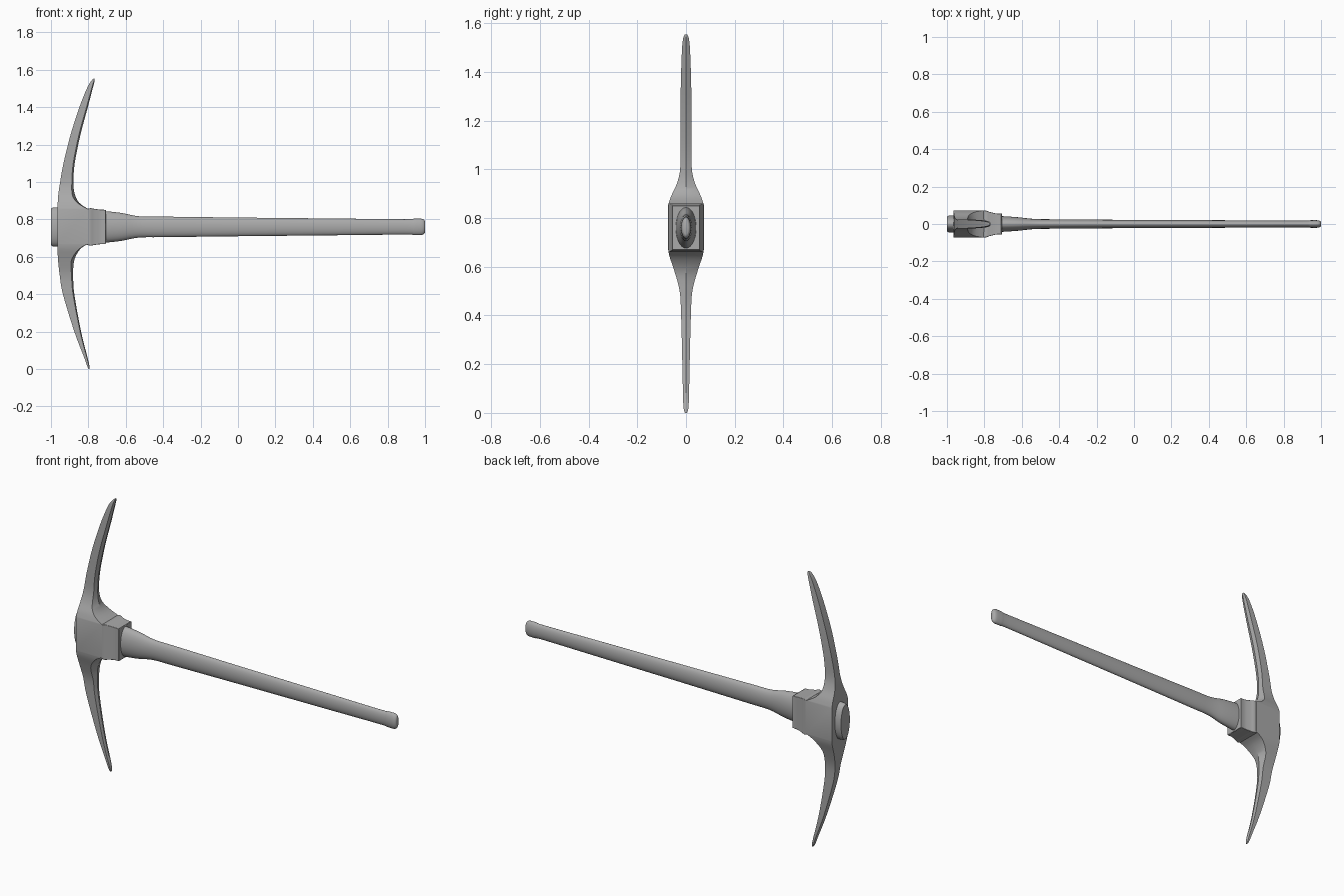
import bpy, bmesh, math
from mathutils import Vector

cube = bpy.data.objects.get("Cube")
if cube:
    bpy.data.objects.remove(cube, do_unlink=True)

grey = bpy.data.materials.new("plain grey")
grey.use_nodes = True
COLOUR = (0.4, 0.4, 0.4, 1)
grey.diffuse_color = COLOUR
grey.node_tree.nodes["Principled BSDF"].inputs["Base Color"].default_value = COLOUR

AXIS_Z = 0.76


def spline(rows, steps=4):
    """Catmull-Rom curve through rows of numbers."""
    pts = [Vector(r) for r in rows]
    out = []
    for i in range(len(pts) - 1):
        a, b, c, d = pts[max(i - 1, 0)], pts[i], pts[i + 1], pts[min(i + 2, len(pts) - 1)]
        for s in range(steps):
            t = s / steps
            out.append(b + (c - a) * (t / 2)
                       + (a * 2 - b * 5 + c * 4 - d) * (t * t / 2)
                       + (b * 3 - a - c * 3 + d) * (t ** 3 / 2))
    return out + [pts[-1]]


def loft(name, rings, angle):
    """Skin a list of closed rings and cap both ends."""
    bm = bmesh.new()
    loops = [[bm.verts.new(p) for p in ring] for ring in rings]
    n = len(loops[0])
    for lo, hi in zip(loops, loops[1:]):
        for i in range(n):
            j = (i + 1) % n
            bm.faces.new((lo[i], lo[j], hi[j], hi[i]))
    bm.faces.new(loops[0])
    bm.faces.new(loops[-1])
    bmesh.ops.recalc_face_normals(bm, faces=bm.faces)
    mesh = bpy.data.meshes.new(name)
    bm.to_mesh(mesh)
    bm.free()
    mesh.materials.append(grey)
    obj = bpy.data.objects.new(name, mesh)
    bpy.context.collection.objects.link(obj)
    bpy.ops.object.select_all(action='DESELECT')
    obj.select_set(True)
    bpy.context.view_layer.objects.active = obj
    bpy.ops.object.shade_smooth_by_angle(angle=math.radians(angle))
    return obj


def oval(x, rz, ry, n=28):
    return [(x, ry * math.cos(2 * math.pi * i / n), AXIS_Z + rz * math.sin(2 * math.pi * i / n))
            for i in range(n)]


def blade_ring(z, back, front, w):
    """Flat back, flat sides and a shallow ridge along the inner face."""
    ridge = min(0.35 * w, 0.2 * (front - back))
    ridge *= min(1, max(0, (0.075 - w) / 0.03))
    return [(back, -w, z), (front - ridge, -w, z), (front, 0, z),
            (front - ridge, w, z), (back, w, z)]


# Handle: oval shaft, swollen at the head, with a small knob at the grip
handle = [(-0.96, .105, .046), (-0.84, .09, .045), (-0.71, .084, .042), (-0.62, .074, .036),
          (-0.53, .057, .027), (-0.4, .055, .025), (0, .05, .022), (0.5, .045, .02),
          (0.89, .041, .018), (0.94, .044, .02), (0.98, .044, .02), (0.995, .037, .016),
          (1, .028, .011)]
end = [oval(-1, .098, .04), oval(-0.99, .104, .045)]
loft("handle", end + [oval(*p) for p in spline(handle)], 40)

# Pick head: height, back x, inner x, half width
lower = [(0, -.799, -.793, .004), (.015, -.806, -.794, .009), (.06, -.822, -.804, .012),
         (.2, -.875, -.839, .015), (.4, -.936, -.875, .02), (.5, -.953, -.881, .026),
         (.58, -.962, -.876, .047), (.64, -.965, -.845, .067), (.67, -.966, -.8, .073)]
upper = [(.855, -.966, -.8, .073), (.89, -.964, -.85, .061), (.94, -.96, -.874, .038),
         (1, -.951, -.88, .024), (1.1, -.933, -.873, .023), (1.25, -.896, -.843, .023),
         (1.4, -.848, -.803, .02), (1.5, -.808, -.777, .016), (1.54, -.785, -.767, .011),
         (1.553, -.772, -.766, .005)]
loft("pick_head", [blade_ring(*p) for p in spline(lower) + spline(upper)], 30)

# Socket collar: rectangular sleeve tapering towards the shaft
collar = [(-.81, .094, .073), (-.79, .1, .071), (-.77, .097, .064), (-.74, .093, .057),
          (-.72, .092, .056), (-.707, .091, .057)]


def box_ring(x, hz, hy):
    return [(x, sy * hy, AXIS_Z + sz * hz) for sy, sz in ((-1, -1), (1, -1), (1, 1), (-1, 1))]


socket = loft("socket_collar", [box_ring(*p) for p in spline(collar)], 30)
bevel = socket.modifiers.new("soft_edges", 'BEVEL')
bevel.width = 0.004
bevel.segments = 2
bevel.angle_limit = math.radians(50)
